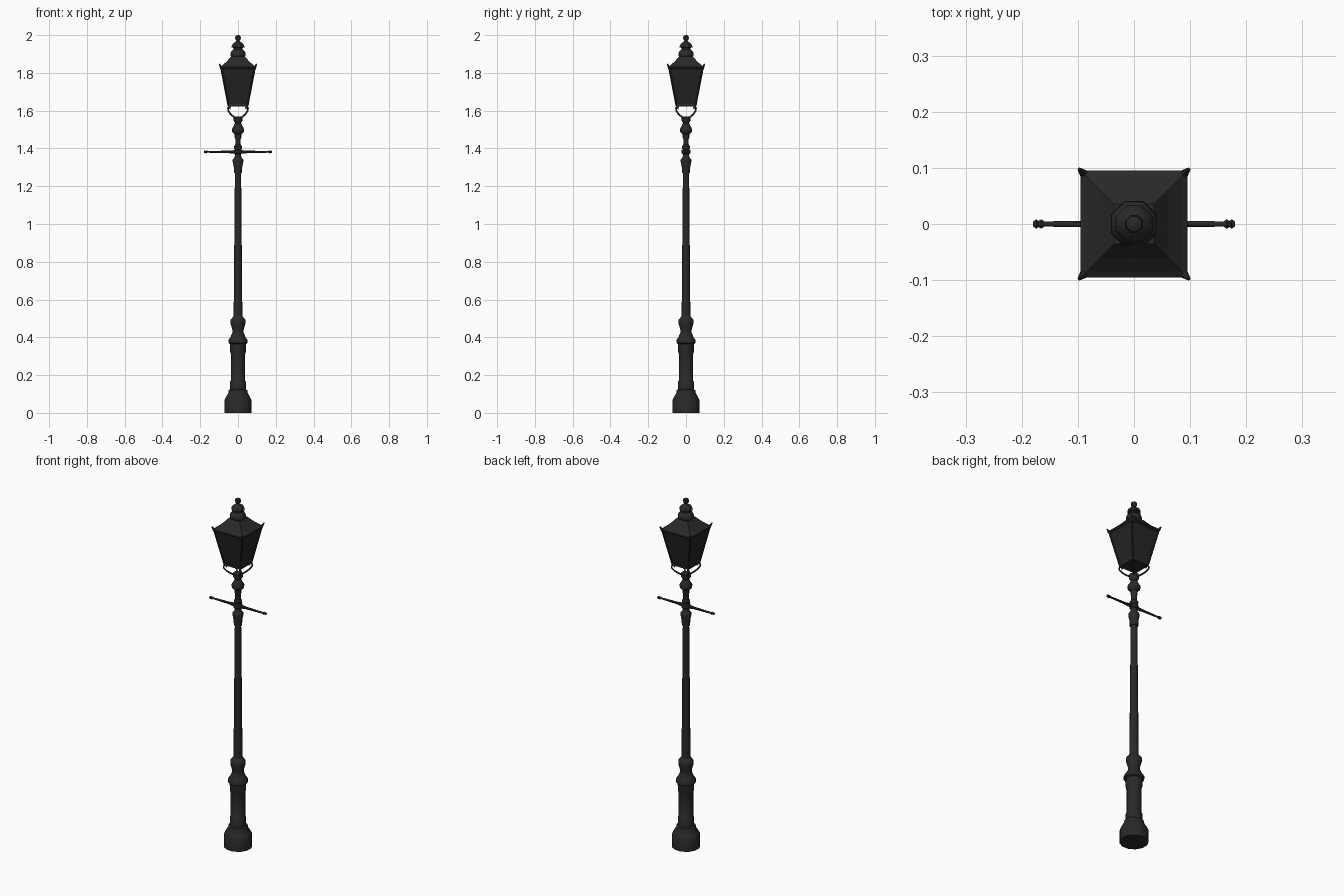
import bpy
import bmesh
import math
from mathutils import Matrix, Vector

cube = bpy.data.objects.get("Cube")
if cube:
    bpy.data.objects.remove(cube)


def make_material(name, value):
    mat = bpy.data.materials.new(name)
    mat.use_nodes = True
    colour = (value, value, value, 1)
    mat.diffuse_color = colour
    bsdf = mat.node_tree.nodes["Principled BSDF"]
    bsdf.inputs["Base Color"].default_value = colour
    return mat


iron = make_material("black_iron", 0.022)
pane = make_material("dark_pane", 0.018)


def finish(name, bm, material, smooth_angle):
    bmesh.ops.recalc_face_normals(bm, faces=bm.faces)
    mesh = bpy.data.meshes.new(name)
    bm.to_mesh(mesh)
    bm.free()
    mesh.materials.append(material)
    obj = bpy.data.objects.new(name, mesh)
    bpy.context.collection.objects.link(obj)
    if smooth_angle:
        bpy.ops.object.select_all(action="DESELECT")
        obj.select_set(True)
        bpy.context.view_layer.objects.active = obj
        bpy.ops.object.shade_smooth_by_angle(angle=math.radians(smooth_angle))
    return obj


def turned(name, profile, sides, material=iron, matrix=Matrix(), smooth_angle=40):
    """Closed solid turned around z from (radius, height) points."""
    bm = bmesh.new()
    rings = []
    for radius, height in profile:
        ring = []
        for i in range(sides):
            a = math.tau * (i + 0.5) / sides
            point = Vector((radius * math.cos(a), radius * math.sin(a), height))
            ring.append(bm.verts.new(matrix @ point))
        rings.append(ring)
    for low, high in zip(rings, rings[1:]):
        for i in range(sides):
            j = (i + 1) % sides
            bm.faces.new((low[i], low[j], high[j], high[i]))
    bm.faces.new(rings[0])
    bm.faces.new(rings[-1])
    return finish(name, bm, material, smooth_angle)


def square(name, profile, material=iron):
    """Four-sided solid from (half width, height) points."""
    corners = [(half * math.sqrt(2), height) for half, height in profile]
    return turned(name, corners, 4, material, smooth_angle=0)


def rod(name, start, end, r_start, r_end, sides=6):
    start, end = Vector(start), Vector(end)
    axis = end - start
    matrix = Matrix.Translation(start) @ axis.to_track_quat("Z", "Y").to_matrix().to_4x4()
    return turned(name, [(r_start, 0), (r_end, axis.length)], sides, matrix=matrix)


# Pedestal, from the plinth to the collar under the shaft
turned("pedestal", [
    (.075, 0), (.075, .065), (.066, .085), (.053, .105), (.051, .12), (.043, .125),
    (.043, .165), (.039, .172), (.039, .31), (.043, .325), (.044, .365), (.053, .37),
    (.053, .385), (.042, .4), (.031, .425), (.031, .44), (.041, .475), (.041, .492),
    (.03, .505), (.024, .515)], 12)

# Tapered shaft
turned("shaft", [(.024, .51), (.017, 1.28)], 12)

# Capital with its stacked mouldings
turned("capital", [
    (.022, 1.27), (.023, 1.3), (.029, 1.33), (.029, 1.34), (.021, 1.35), (.017, 1.36),
    (.018, 1.37), (.024, 1.375), (.024, 1.39), (.018, 1.395), (.022, 1.402),
    (.022, 1.412), (.015, 1.42), (.015, 1.45), (.019, 1.46), (.019, 1.475),
    (.032, 1.487), (.034, 1.503), (.023, 1.52), (.017, 1.535), (.026, 1.55),
    (.026, 1.57)], 12)

# Ladder bar with knobbed ends
half_bar = [(.009, 0), (.009, .04), (.007, .05), (.005, .16), (.009, .165),
            (.006, .171), (.009, .174), (.005, .18)]
bar_profile = [(r, -x) for r, x in reversed(half_bar[1:])] + half_bar
bar_matrix = Matrix.Translation((0, 0, 1.382)) @ Matrix.Rotation(math.pi / 2, 4, "Y")
turned("ladder_bar", bar_profile, 8, matrix=bar_matrix)

# Four curled brackets, on the diagonals
scroll = [(.022, 1.562), (.04, 1.572), (.06, 1.586), (.074, 1.602), (.075, 1.616),
          (.066, 1.622), (.059, 1.616), (.062, 1.609)]
quarters = [math.pi * (k + 0.5) / 2 for k in range(4)]
for k, a in enumerate(quarters):
    curve = bpy.data.curves.new(f"bracket_{k + 1}", "CURVE")
    curve.dimensions = "3D"
    curve.bevel_depth = .0045
    curve.bevel_resolution = 1
    curve.use_fill_caps = True
    spline = curve.splines.new("POLY")
    spline.points.add(len(scroll) - 1)
    for point, (d, z) in zip(spline.points, scroll):
        point.co = (d * math.cos(a), d * math.sin(a), z, 1)
    curve.materials.append(iron)
    bpy.context.collection.objects.link(bpy.data.objects.new(curve.name, curve))

# Lantern: panes, bottom frame, roof
LOW, HIGH = 1.628, 1.825
square("lantern_panes", [(.05, LOW), (.088, HIGH)], pane)
square("lantern_floor", [(.054, LOW - .006), (.055, LOW + .006)])
square("lantern_roof", [
    (.089, HIGH - .006), (.095, HIGH), (.095, HIGH + .007), (.085, 1.838),
    (.06, 1.86), (.036, 1.888)])

# Corner bars and the small spikes above them
for k, a in enumerate(quarters):
    out = Vector((math.cos(a), math.sin(a), 0)) * math.sqrt(2)
    rod(f"corner_bar_{k + 1}", out * .051 + Vector((0, 0, LOW)),
        out * .089 + Vector((0, 0, HIGH)), .005, .005)
    rod(f"corner_spike_{k + 1}", out * .087 + Vector((0, 0, HIGH)),
        out * .098 + Vector((0, 0, HIGH + .022)), .009, .003)

# Chimney, cap and ball on the roof
turned("chimney", [
    (.036, 1.88), (.044, 1.893), (.043, 1.905), (.035, 1.918), (.026, 1.924),
    (.026, 1.932), (.036, 1.935), (.036, 1.942), (.029, 1.955), (.013, 1.965),
    (.008, 1.97), (.014, 1.976), (.017, 1.985), (.014, 1.995), (.005, 2)], 8)
